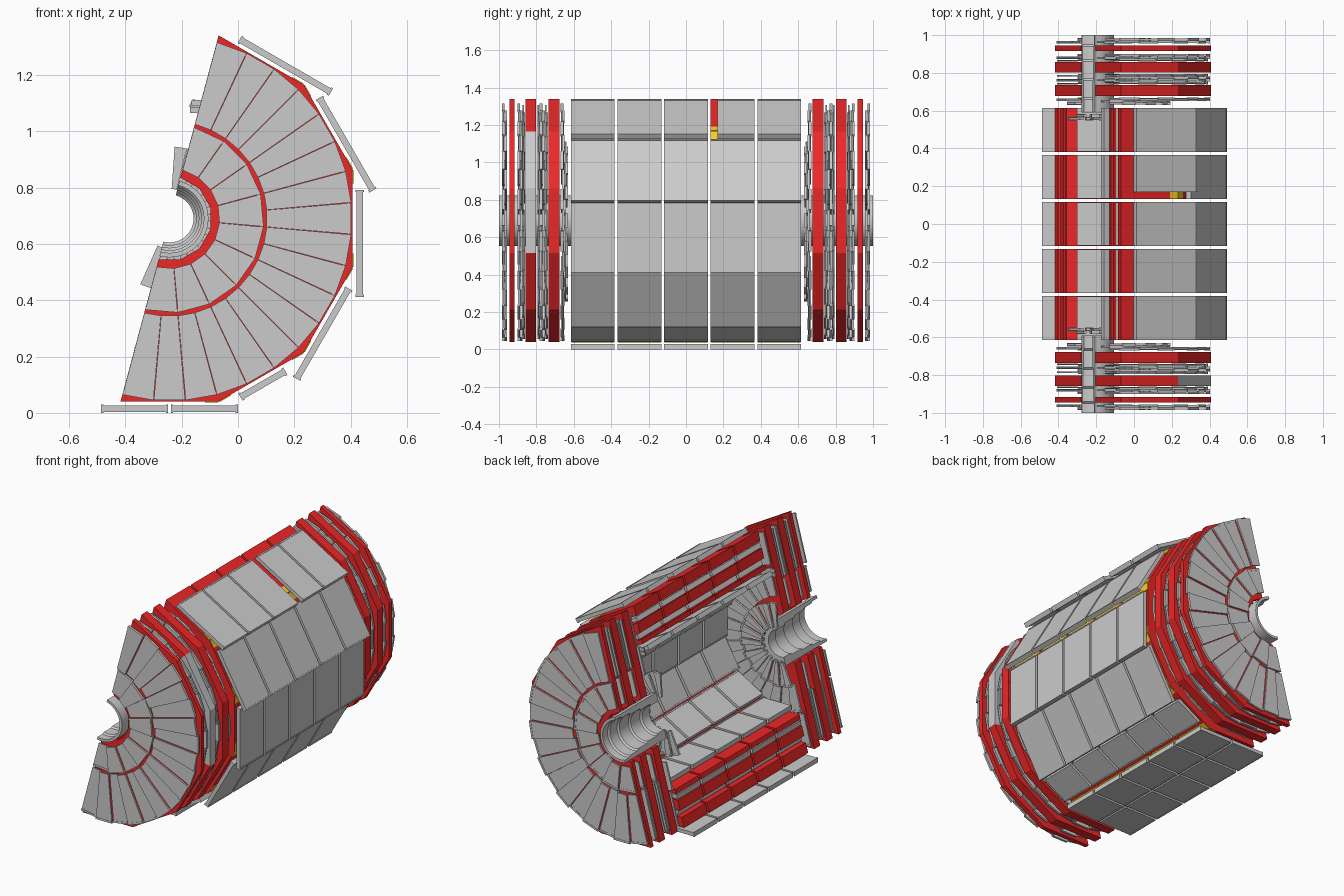
import bpy, bmesh
from math import sin, cos, radians, tan, pi

if "Cube" in bpy.data.objects:
    bpy.data.objects.remove(bpy.data.objects["Cube"])

CX, CZ = -0.243, 0.69          # axis of the half barrel (runs along y)
CUT0, CUT1 = -105, 75          # angular range kept by the cut
SECTORS = (60, 30, 0, -30, -60, -90)


def material(name, colour):
    m = bpy.data.materials.new(name)
    m.diffuse_color = colour
    m.use_nodes = True
    m.node_tree.nodes["Principled BSDF"].inputs["Base Color"].default_value = m.diffuse_color
    return m


RED = material("red_iron", (0.85, 0.02, 0.02, 1))
YELLOW = material("yellow_bracket", (0.95, 0.62, 0.02, 1))


def local(sector, radial, tangential):
    """Sector coordinates to x, z."""
    a = radians(sector)
    return (CX + radial * cos(a) - tangential * sin(a),
            CZ + radial * sin(a) + tangential * cos(a))


def polar(r, deg):
    return local(deg, r, 0)


def prism(bm, outline, y0, y1):
    """Extrude an x-z outline along y."""
    a = [bm.verts.new((x, y0, z)) for x, z in outline]
    b = [bm.verts.new((x, y1, z)) for x, z in outline]
    n = len(a)
    bm.faces.new(a)
    bm.faces.new(b[::-1])
    for i in range(n):
        j = (i + 1) % n
        bm.faces.new((a[i], b[i], b[j], a[j]))


def finish(bm, name, mat=None):
    bmesh.ops.recalc_face_normals(bm, faces=bm.faces)
    me = bpy.data.meshes.new(name)
    bm.to_mesh(me)
    bm.free()
    ob = bpy.data.objects.new(name, me)
    bpy.context.collection.objects.link(ob)
    if mat:
        me.materials.append(mat)
    return ob


def arc_band(inner, outer, start=CUT0, end=CUT1, step=30):
    """Polygonal ring outline given flat-to-axis distances."""
    k = cos(radians(step / 2))
    angles = range(start, end + 1, step)
    return ([polar(outer / k, a) for a in angles] +
            [polar(inner / k, a) for a in reversed(angles)])


def block(bm, sector, r0, r1, t0, t1, y0, y1):
    prism(bm, [local(sector, r0, t0), local(sector, r1, t0),
               local(sector, r1, t1), local(sector, r0, t1)], y0, y1)


def chamber(bm, sector, radial, offset, half, y0, y1, thick=0.030):
    """Flat barrel chamber with thicker end rails."""
    block(bm, sector, radial - thick * .38, radial + thick * .38,
          offset - half + .008, offset + half - .008, y0, y1)
    for e in (-1, 1):
        t = offset + e * (half - .004)
        block(bm, sector, radial - thick / 2, radial + thick / 2,
              t - .004, t + .004, y0, y1)


# Barrel: five wheels of iron layers with chambers between
IRON = ((0.425, 0.453), (0.49, 0.55), (0.59, 0.65))
INNER_CHAMBERS = ((0.395, 0.04, 0.10), (0.472, -0.01, 0.115), (0.570, 0.01, 0.14))
OUTER = {60: [(-.085, .187)], 30: [(-.085, .19)], 0: [(-.088, .19)],
         -30: [(-.082, .185)], -60: [(-.007, .092)], -90: [(-.124, .119), (.124, .119)]}
for w in range(-2, 3):
    y0, y1 = w * .249 - .117, w * .249 + .117
    bm = bmesh.new()
    for a, b in IRON:
        prism(bm, arc_band(a, b), y0, y1)
    finish(bm, f"barrel_iron_{w + 3}", RED)

    bm = bmesh.new()
    for s in SECTORS:
        for r, off, half in INNER_CHAMBERS:
            chamber(bm, s, r, off, half, y0 + .002, y1 - .002)
    finish(bm, f"inner_chambers_{w + 3}")

    bm = bmesh.new()
    for s, items in OUTER.items():
        for off, half in items:
            notch = .037 if (w == 1 and s == 60) else 0
            chamber(bm, s, .675, off, half, y0 + notch, y1)
    finish(bm, f"outer_chambers_{w + 3}")

    # Yellow brackets along the corners of the outer iron
    bm = bmesh.new()
    for s in SECTORS:
        for e in (-1, 1):
            if (s, e) in ((60, 1), (-90, -1)):
                continue
            t0, t1 = sorted((e * .125, e * .172))
            block(bm, s, .649, .653, t0, t1, y0 + .002, y1 - .002)
            for a, b in ((.453, .488), (.55, .588)):
                te = e * (a * tan(pi / 12))
                block(bm, s, a, b, te - .003, te + .003, y0 + .004, y1 - .004)
    finish(bm, f"corner_brackets_{w + 3}", YELLOW)


def fan(name, side, r0, r1, step, y, stagger=.007, thick=.010, start=CUT0, count=None):
    """Ring of trapezoid chambers, alternately offset along y."""
    bm = bmesh.new()
    count = count or (CUT1 - CUT0) // step
    h = radians(step / 2)
    for i in range(count):
        mid = start + step * (i + .5)
        yy = side * (y + (stagger if i % 2 else -stagger))
        w0, w1 = r0 * tan(h) * .985, r1 * tan(h) * .985
        prism(bm, [local(mid, r0, -w0), local(mid, r1, -w1),
                   local(mid, r1, w1), local(mid, r0, w0)],
              yy - thick / 2, yy + thick / 2)
        # raised rim bar at the outer end
        block(bm, mid, r1 - .012, r1, -w1, w1, yy - thick * .7, yy + thick * .7)
    finish(bm, name)


# Endcaps on both ends
for side, tag in ((-1, "front"), (1, "rear")):
    # Iron discs
    for n, (a, b) in enumerate(((.677, .735), (.802, .858), (.917, .945))):
        y0, y1 = side * a, side * b
        if side < 0 and n == 1:       # two sectors of this disc are grey
            bm = bmesh.new()
            prism(bm, arc_band(.145, .65, -15, 45), y0, y1)
            finish(bm, "front_disc_grey_sectors")
            bm = bmesh.new()
            prism(bm, arc_band(.145, .65, CUT0, -15), y0, y1)
            prism(bm, arc_band(.145, .65, 45, CUT1), y0, y1)
        else:
            bm = bmesh.new()
            prism(bm, arc_band(.145, .65), y0, y1)
        finish(bm, f"{tag}_iron_disc_{n + 1}", RED)

    # Chamber stations between and outside the discs
    for n, y in enumerate((.768, .887, .970)):
        fan(f"{tag}_outer_fan_{n + 2}", side, .345, .645, 10, y)
        fan(f"{tag}_inner_fan_{n + 2}", side, .175, .330, 20, y)
    for n, (y, st) in enumerate(((.746, .003), (.868, .003), (.788, .003))):
        fan(f"{tag}_thin_plates_{n + 1}", side, .345, .635, 10, y, st, .006)
    fan(f"{tag}_first_outer_fan", side, .450, .645, 10, .660, .003, .010)
    fan(f"{tag}_first_middle_fan", side, .265, .435, 10, .645, .006, .012)
    fan(f"{tag}_first_inner_fan", side, .105, .255, 10, .565, .008, .013,
        start=CUT0 - 9, count=20)

    # Stepped half tube around the axis, revolved from its profile
    profile = ((.085, .590), (.085, .66), (.095, .67), (.095, .76), (.104, .77),
               (.104, .86), (.113, .87), (.113, .94), (.122, .95), (.122, 1.0),
               (.138, 1.0), (.138, .590))
    bm = bmesh.new()
    rings = []
    for i in range(25):
        d = CUT0 + (CUT1 - CUT0) * i / 24
        rings.append([bm.verts.new((polar(r, d)[0], side * y, polar(r, d)[1]))
                      for r, y in profile])
    n = len(profile)
    for p, q in zip(rings, rings[1:]):
        for i in range(n):
            j = (i + 1) % n
            bm.faces.new((p[i], p[j], q[j], q[i]))
    bm.faces.new(rings[0])
    bm.faces.new(rings[-1][::-1])
    tube = finish(bm, f"{tag}_axis_tube")
    bpy.context.view_layer.objects.active = tube
    tube.select_set(True)
    bpy.ops.object.shade_smooth_by_angle(angle=radians(25))
    tube.select_set(False)

    # Small service boxes just outside the cut
    bm = bmesh.new()
    for z in (1.075, 1.10):
        x = -0.155 + (z - 1.09) * .25
        prism(bm, [(x - .012, z - .01), (x + .02, z - .01),
                   (x + .02, z + .01), (x - .012, z + .01)],
              side * .640, side * .652)
    finish(bm, f"{tag}_service_boxes")
